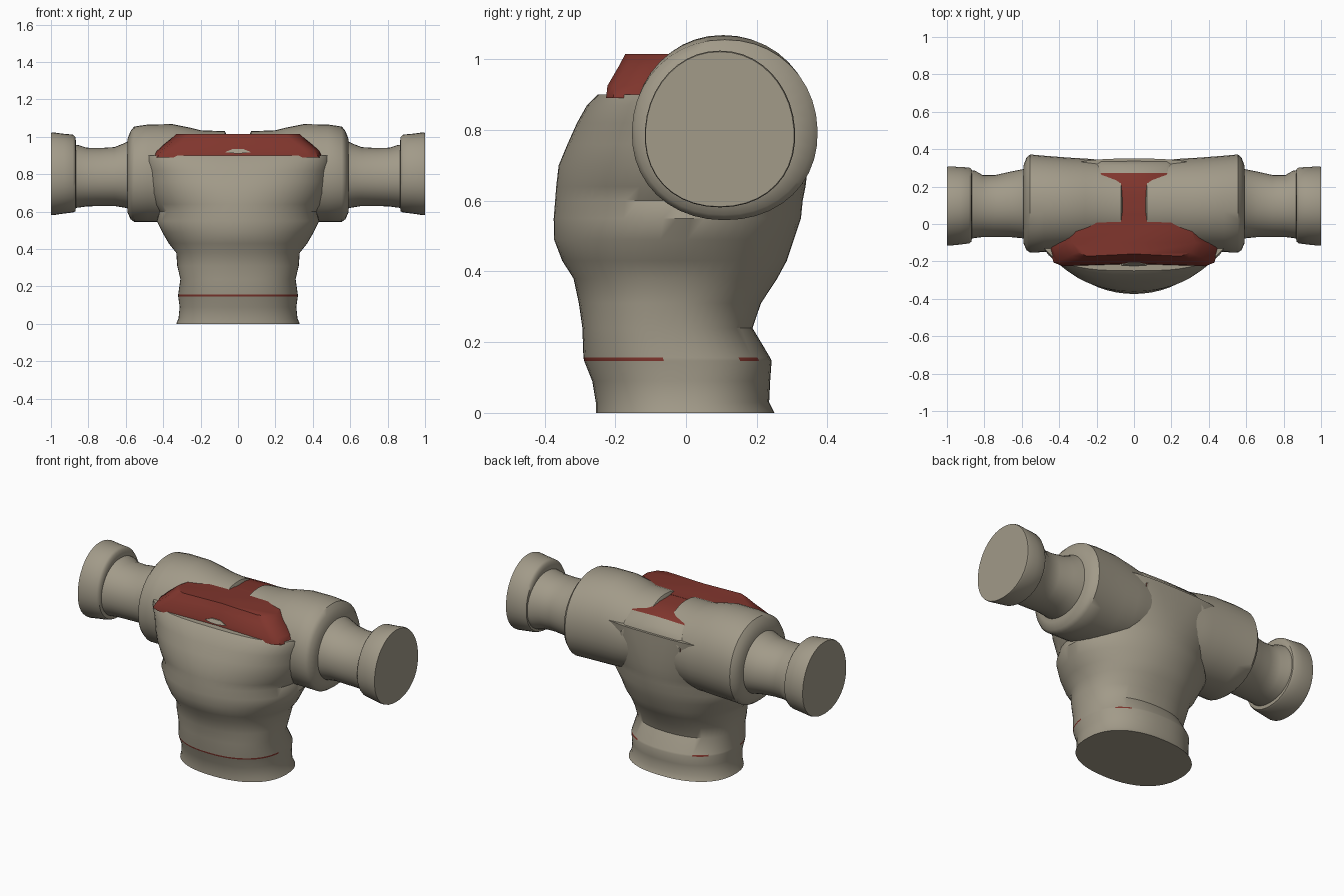
import bpy, bmesh, math

if "Cube" in bpy.data.objects:
    bpy.data.objects.remove(bpy.data.objects["Cube"])


def material(name, rgb):
    m = bpy.data.materials.new(name)
    m.diffuse_color = (*rgb, 1)
    m.use_nodes = True
    m.node_tree.nodes["Principled BSDF"].inputs["Base Color"].default_value = m.diffuse_color
    return m


CLOTH = material("beige cloth", (0.36, 0.325, 0.25))
RED = material("dark red", (0.215, 0.036, 0.026))


def spow(v, p):
    return math.copysign(abs(v) ** p, v)


def oval(n, r1, r2, power=2.0, egg=0.0):
    """Points of a rounded oval; egg narrows its upper half."""
    pts = []
    for i in range(n):
        a = 2 * math.pi * i / n
        u, v = spow(math.cos(a), 2 / power), spow(math.sin(a), 2 / power)
        pts.append((r1 * u * (1 - egg * v), r2 * v))
    return pts


def loft(name, rings, mats=(CLOTH,), rule=None, angle=42):
    """Skin a stack of equal-length rings and cap both ends."""
    bm = bmesh.new()
    vs = [[bm.verts.new(p) for p in r] for r in rings]
    n = len(rings[0])
    for a, b in zip(vs, vs[1:]):
        for i in range(n):
            j = (i + 1) % n
            bm.faces.new((a[i], a[j], b[j], b[i]))
    bm.faces.new(vs[0][::-1])
    bm.faces.new(vs[-1])
    bmesh.ops.recalc_face_normals(bm, faces=bm.faces)
    if rule:
        for f in bm.faces:
            f.material_index = rule(f.calc_center_median())
    me = bpy.data.meshes.new(name)
    bm.to_mesh(me)
    bm.free()
    for m in mats:
        me.materials.append(m)
    ob = bpy.data.objects.new(name, me)
    bpy.context.collection.objects.link(ob)
    bpy.ops.object.select_all(action='DESELECT')
    ob.select_set(True)
    bpy.context.view_layer.objects.active = ob
    bpy.ops.object.shade_smooth_by_angle(angle=math.radians(angle))
    return ob


# Torso: height, half width, front y, back y, squareness
TORSO = [
    (0.00, .330, -.255, .250, 2.3), (0.03, .318, -.255, .235, 2.3),
    (0.09, .312, -.265, .238, 2.3), (.147, .320, -.288, .242, 2.3),
    (.156, .320, -.290, .238, 2.3), (0.24, .308, -.293, .188, 2.3),
    (0.31, .325, -.303, .212, 2.2), (0.38, .330, -.318, .258, 2.2),
    (0.43, .370, -.350, .285, 2.1), (0.49, .405, -.373, .305, 2.0),
    (0.55, .435, -.374, .325, 2.0), (0.60, .420, -.370, .330, 2.0),
    (0.64, .450, -.367, .338, 2.0), (0.70, .475, -.360, .345, 2.1),
    (0.76, .490, -.335, .348, 2.3), (0.82, .500, -.308, .350, 2.5),
    (0.87, .515, -.280, .350, 2.8), (0.90, .520, -.250, .350, 3.0),
]
torso_rings = []
for z, w, y0, y1, p in TORSO:
    mid, half = (y0 + y1) / 2, (y1 - y0) / 2
    torso_rings.append([(x, y + mid, z) for x, y in oval(56, w, half, p)])


def waist_line(c):
    return int(.148 < c.z < .155 and (c.y < -.05 or .14 < c.y < .2))


loft("torso", torso_rings, (CLOTH, RED), waist_line)

# Arm parts: x, front y, back y, bottom z, top z
SHOULDER = [
    (.055, -.10, .30, .60, 1.00), (.07, -.13, .325, .58, 1.03),
    (.20, -.13, .345, .56, 1.035), (.26, -.14, .350, .55, 1.05),
    (.35, -.145, .355, .545, 1.068), (.48, -.15, .365, .545, 1.066),
    (.555, -.153, .372, .545, 1.055), (.575, -.14, .355, .56, 1.03),
    (.592, -.10, .31, .60, .985),
]
SLEEVE = [
    (.56, -.08, .30, .61, .99), (.61, -.075, .29, .622, .965),
    (.66, -.07, .28, .630, .945), (.74, -.07, .262, .630, .940),
    (.81, -.07, .262, .628, .942), (.85, -.075, .285, .622, .955),
    (.885, -.08, .29, .618, .96),
]
CUFF = [
    (.866, -.075, .275, .625, .975), (.870, -.095, .295, .602, 1.00),
    (.882, -.104, .302, .596, 1.012), (.93, -.110, .305, .590, 1.016),
    (.99, -.116, .308, .581, 1.024), (1.0, -.114, .305, .583, 1.021),
]


def arm_part(name, table, side, egg):
    rings = []
    for x, y0, y1, z0, z1 in table:
        ym, zm = (y0 + y1) / 2, (z0 + z1) / 2
        rings.append([(side * x, y + ym, z + zm) for y, z in
                      oval(40, (y1 - y0) / 2, (z1 - z0) / 2, 2.1, egg)])
    loft(name, rings)


for side, label in ((1, "right"), (-1, "left")):
    arm_part(label + "_shoulder", SHOULDER, side, .03)
    arm_part(label + "_sleeve", SLEEVE, side, .04)
    arm_part(label + "_cuff", CUFF, side, .07)


# Red collar block rising from the chest
def collar_ring(z, bottom, top, front, back=.06):
    return [(-top, back, z), (-bottom, -.10, z), (-bottom + .03, front + .02, z),
            (-bottom + .08, front, z), (0, front + .012, z), (bottom - .08, front, z),
            (bottom - .03, front + .02, z), (bottom, -.10, z), (top, back, z)]


loft("collar", [collar_ring(.89, .46, .34, -.226), collar_ring(.925, .44, .33, -.222),
                collar_ring(.98, .37, .30, -.190), collar_ring(1.014, .33, .28, -.172)],
     (RED,))

# Strip over the neck opening and the upper back patch
BACK = [(-.15, 1.012), (.0, 1.014), (.16, 1.012), (.22, .998), (.272, .975),
        (.315, .935), (.345, .885), (.33, .80)]


def yoke_ring(x, drop):
    top = [(x, y, z - drop) for y, z in BACK]
    return top + [(x, .1, .75), (x, -.15, .8)]


loft("back_yoke", [yoke_ring(x, d) for x, d in
                   ((-.20, .03), (-.175, .004), (0, 0), (.175, .004), (.20, .03))],
     (RED, CLOTH), lambda c: int(c.y > .28 or c.z < .85))

# Small pale notch on the collar front
notch = [(-.07, .918), (-.02, .912), (.02, .912), (.07, .918), (.03, .934), (-.03, .934)]
loft("collar_notch", [[(x, -.222 + (z - .915) * .55 + d, z) for x, z in notch]
                      for d in (0, .008)])
